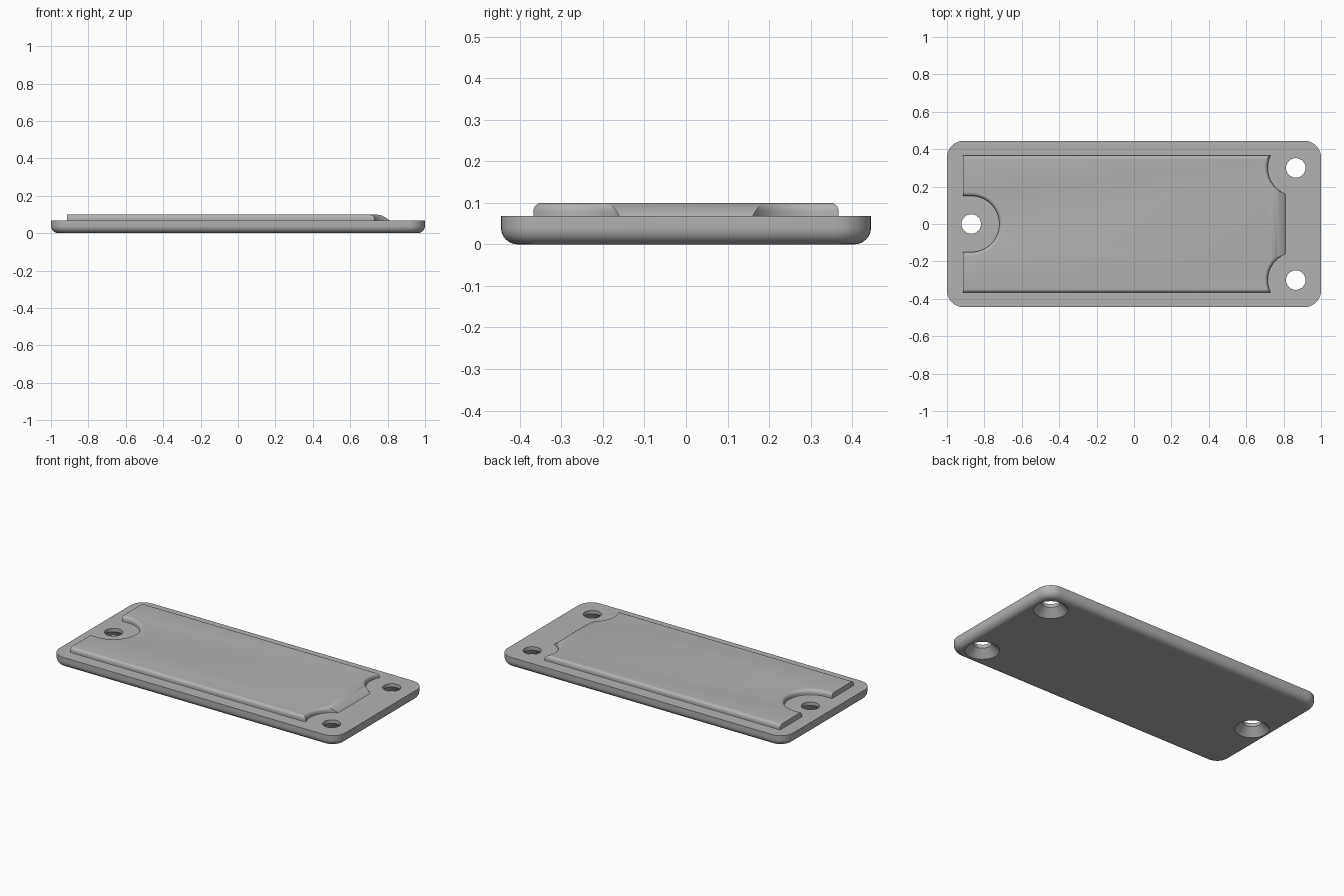
import bpy, bmesh
from math import sin, cos, pi, sqrt, radians

cube = bpy.data.objects.get("Cube")
if cube:
    bpy.data.objects.remove(cube, do_unlink=True)

PLATE_TOP, PANEL_TOP = 0.068, 0.10
NOTCH_R, FILLET = 0.15, 0.02
HOLES = [(-0.87, 0.0), (0.865, 0.30), (0.865, -0.30)]

grey = bpy.data.materials.new("plain grey")
grey.use_nodes = True
colour = (0.45, 0.45, 0.45, 1)
grey.diffuse_color = colour
grey.node_tree.nodes["Principled BSDF"].inputs["Base Color"].default_value = colour


def arc(cx, cy, r, a0, a1, n):
    """Points on an arc, angles in degrees."""
    return [(cx + r * cos(radians(a0 + (a1 - a0) * i / n)),
             cy + r * sin(radians(a0 + (a1 - a0) * i / n))) for i in range(n + 1)]


def loft(name, layers):
    """Closed solid through a list of equal-length point rings."""
    bm = bmesh.new()
    rings = [[bm.verts.new(p) for p in ring] for ring in layers]
    n = len(rings[0])
    for a, b in zip(rings, rings[1:]):
        for i in range(n):
            j = (i + 1) % n
            bm.faces.new((a[i], a[j], b[j], b[i]))
    bm.faces.new(rings[0][::-1])
    bm.faces.new(rings[-1])
    bmesh.ops.recalc_face_normals(bm, faces=bm.faces[:])
    mesh = bpy.data.meshes.new(name)
    bm.to_mesh(mesh)
    bm.free()
    obj = bpy.data.objects.new(name, mesh)
    bpy.context.collection.objects.link(obj)
    mesh.materials.append(grey)
    return obj


def cut(obj, cutters):
    """Subtract the cutters, bake the result and smooth it."""
    for c in cutters:
        c.hide_render = True
        mod = obj.modifiers.new("cut", 'BOOLEAN')
        mod.operation, mod.solver, mod.object = 'DIFFERENCE', 'EXACT', c
    graph = bpy.context.evaluated_depsgraph_get()
    mesh = bpy.data.meshes.new_from_object(obj.evaluated_get(graph))
    obj.modifiers.clear()
    obj.data = mesh
    for c in cutters:
        bpy.data.objects.remove(c, do_unlink=True)
    bpy.ops.object.select_all(action='DESELECT')
    obj.select_set(True)
    bpy.context.view_layer.objects.active = obj
    bpy.ops.object.shade_smooth_by_angle(angle=radians(30))


def rounded_rect(hx, hy, r, inset, z):
    pts = []
    for k, (sx, sy) in enumerate([(1, 1), (-1, 1), (-1, -1), (1, -1)]):
        pts += arc(sx * (hx - r), sy * (hy - r), r - inset, 90 * k, 90 * k + 90, 10)
    return [(x, y, z) for x, y in pts]


# Base plate with rounded corners and a rounded underside edge
edge = 0.04
layers = [rounded_rect(1, 0.445, 0.09, edge * (1 - cos(t)), edge * (1 - sin(t)))
          for t in [pi / 2 * (1 - i / 8) for i in range(9)]]
layers.append(rounded_rect(1, 0.445, 0.09, 0, PLATE_TOP))
plate = loft("base_plate", layers)

# Screw holes, countersunk from below
sink = [(0.108, -0.01), (0.052, 0.046), (0.052, 0.09)]
cut(plate, [loft("hole_cutter", [[(x, y, z) for x, y in arc(hx, hy, r, 0, 352.5, 47)]
                                 for r, z in sink]) for hx, hy in HOLES])

# Raised panel: rounded long edges, curving down at the +x end
right_side = arc(0.367 - FILLET, PANEL_TOP - FILLET, FILLET, 0, 90, 6)
section = [(0.367, 0.06)] + right_side
section += [(-y, z) for y, z in reversed(section)]
slope_start, slope_end = 0.73, 0.81
run, drop = slope_end - slope_start, PANEL_TOP - PLATE_TOP
slope_r = (run ** 2 + drop ** 2) / (2 * drop)
stations = [(-0.915, PANEL_TOP)]
for i in range(13):
    d = run * i / 12
    stations.append((slope_start + d, PANEL_TOP - slope_r + sqrt(slope_r ** 2 - d ** 2)))
panel = loft("raised_panel", [[(x, y, min(z, top)) for y, z in section]
                              for x, top in stations])

# Rounded notches clearing each screw hole; the single one is open to the -x end
flare = [(NOTCH_R, 0.04)]
flare += [(NOTCH_R + FILLET - r, z) for r, z in arc(0, PANEL_TOP - FILLET, FILLET, 0, 90, 6)]
flare.append((NOTCH_R + FILLET, 0.13))


def notch(hx, hy):
    rings = []
    for r, z in flare:
        if hx < 0:
            pts = [(-1.05, -r)] + arc(hx, hy, r, -90, 90, 32) + [(-1.05, r)]
        else:
            pts = arc(hx, hy, r, 0, 354.375, 63)
        rings.append([(x, y, z) for x, y in pts])
    return loft("notch_cutter", rings)


cut(panel, [notch(*h) for h in HOLES])
